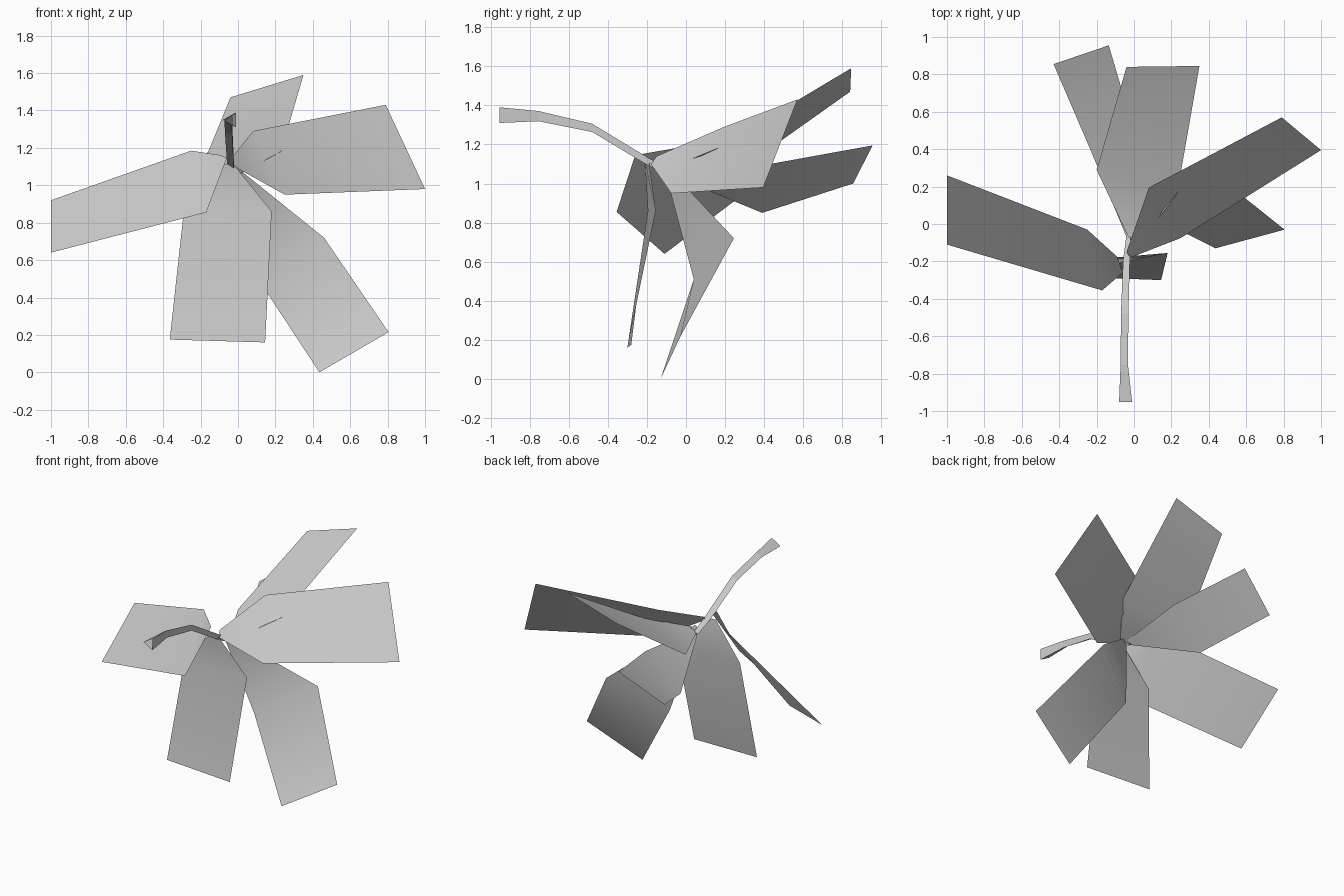
import bpy
from mathutils import Vector

if "Cube" in bpy.data.objects:
    bpy.data.objects.remove(bpy.data.objects["Cube"])

grey = bpy.data.materials.new("light grey")
grey.diffuse_color = (0.6, 0.6, 0.6, 1)
grey.use_nodes = True
grey.node_tree.nodes["Principled BSDF"].inputs["Base Color"].default_value = grey.diffuse_color


def make_object(name, verts, faces):
    mesh = bpy.data.meshes.new(name)
    mesh.from_pydata([tuple(v) for v in verts], [], faces)
    mesh.materials.append(grey)
    for p in mesh.polygons:
        p.use_smooth = len(verts) == 6      # leaves smooth, stem flat
    obj = bpy.data.objects.new(name, mesh)
    bpy.context.collection.objects.link(obj)
    return obj


def leaf(name, base1, mid1, tip1, tip2, mid2, base2):
    """Thin leaf: a tapered base panel and a broad bent blade."""
    make_object(name, [base1, mid1, tip1, tip2, mid2, base2],
                [(0, 5, 4, 1), (1, 4, 3, 2)])


# Six leaves fanned round the stem base
leaf("right_leaf", (-.04, -.15, 1.14), (.08, .195, 1.29), (.79, .57, 1.43),
     (1.0, .395, .98), (.25, -.075, .95), (-.02, -.18, 1.10))
leaf("left_leaf", (-.09, -.175, 1.16), (-.25, -.03, 1.185), (-1.0, .26, .92),
     (-1.0, -.11, .64), (-.17, -.355, .855), (-.06, -.26, 1.145))
leaf("front_leaf", (-.09, -.21, 1.11), (-.29, -.195, .86), (-.365, -.28, .175),
     (.145, -.30, .16), (.18, -.155, .86), (-.03, -.19, 1.12))
leaf("lower_right_leaf", (-.03, -.11, 1.07), (.10, .04, .51), (.435, -.13, 0),
     (.805, -.03, .215), (.46, .245, .72), (0, -.10, 1.09))
leaf("upper_back_leaf", (-.03, -.07, 1.05), (-.2, .29, 1.08), (-.04, .84, 1.47),
     (.35, .845, 1.59), (.23, .16, 1.18), (.01, -.13, 1.06))
leaf("lower_back_leaf", (-.04, -.07, 1.04), (-.23, .39, .85), (-.43, .855, 1.0),
     (-.135, .955, 1.195), (.02, .43, 1.10), (0, -.07, 1.06))

# Three-sided arching stem, open at its flared tip: centre, x half, z half
path = [((-.03, -.07, 1.045), .012, .018),
        ((-.04, -.19, 1.11), .018, .02),
        ((-.05, -.48, 1.285), .02, .021),
        ((-.052, -.755, 1.345), .02, .026),
        ((-.045, -.953, 1.35), .035, .04)]
verts, faces = [], []
for i, (c, a, h) in enumerate(path):
    c = Vector(c)
    verts += [c + Vector((-a, 0, 0)), c + Vector((a, 0, h)), c + Vector((a, 0, -h))]
    if i:
        for k in range(3):
            p, q = 3 * (i - 1) + k, 3 * (i - 1) + (k + 1) % 3
            faces.append((p, q, q + 3, p + 3))
make_object("stem", verts, faces)
